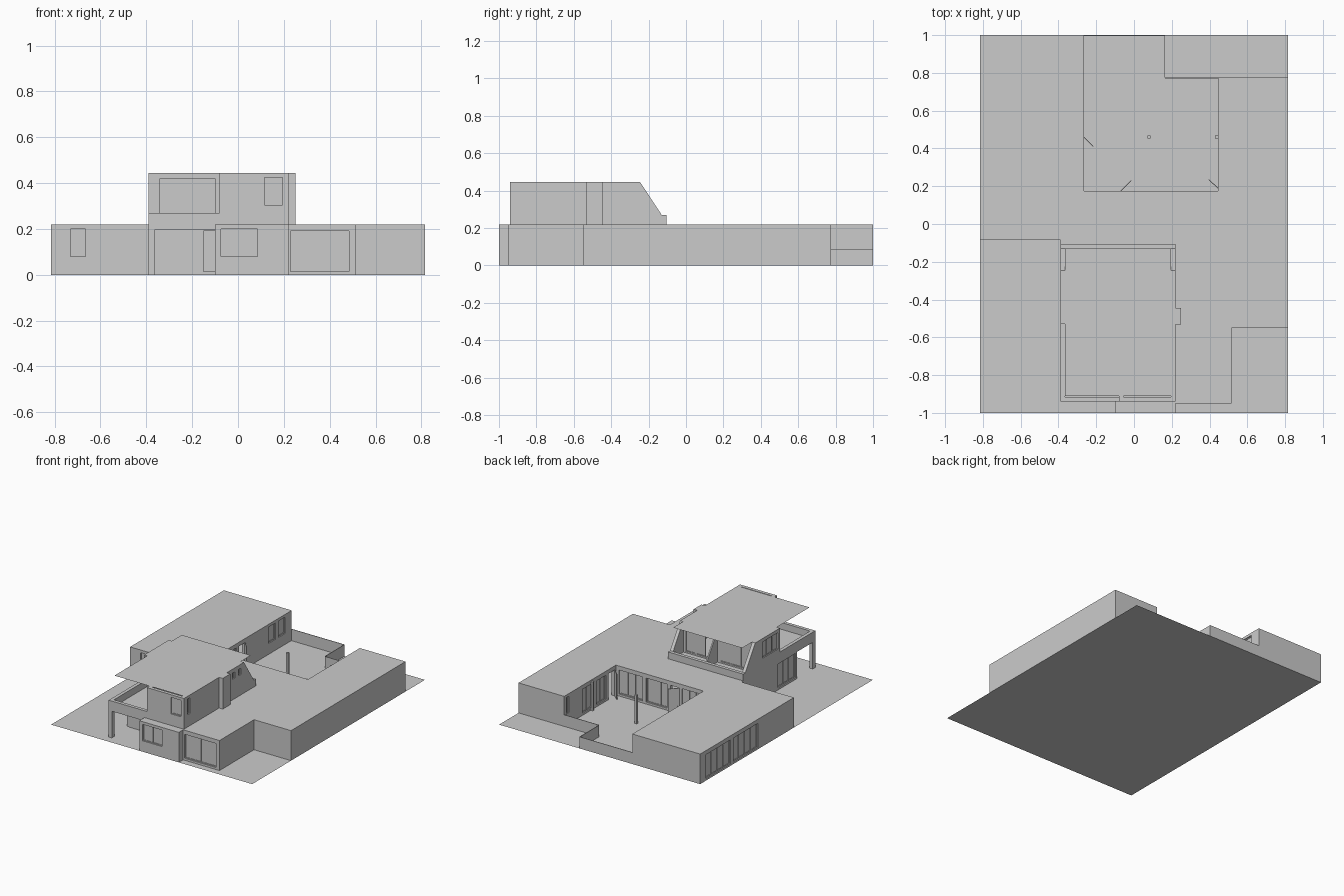
import bpy, bmesh
from math import atan2, hypot

if "Cube" in bpy.data.objects:
    bpy.data.objects.remove(bpy.data.objects["Cube"])

T = 0.025   # wall thickness
H = 0.22    # ground storey height
TOP = 0.445 # upper storey top


def finish(name, bm):
    bmesh.ops.recalc_face_normals(bm, faces=bm.faces)
    me = bpy.data.meshes.new(name)
    bm.to_mesh(me)
    bm.free()
    ob = bpy.data.objects.new(name, me)
    bpy.context.collection.objects.link(ob)
    return ob


def add_box(bm, x0, x1, y0, y1, z0, z1):
    vs = bmesh.ops.create_cube(bm, size=1)["verts"]
    for v in vs:
        v.co = ((x0 + x1) / 2 + v.co.x * (x1 - x0),
                (y0 + y1) / 2 + v.co.y * (y1 - y0),
                (z0 + z1) / 2 + v.co.z * (z1 - z0))


def box(name, *dims):
    bm = bmesh.new()
    add_box(bm, *dims)
    return finish(name, bm)


def plane(name, pts, z):
    bm = bmesh.new()
    bm.faces.new([bm.verts.new((x, y, z)) for x, y in pts])
    ob = finish(name, bm)
    if ob.data.polygons[0].normal.z < 0:
        ob.data.flip_normals()
    return ob


def wall(name, p, q, z0, z1, openings=(), t=T):
    """Axis-aligned wall, thickness on the left of p->q.
    Opening: (from, to, sill, head, panes); zero panes leaves it unglazed."""
    ax = 0 if abs(q[0] - p[0]) > abs(q[1] - p[1]) else 1
    a, b = sorted((p[ax], q[ax]))
    fwd = q[ax] > p[ax]
    side = (1 if fwd else -1) * (1 if ax == 0 else -1)
    c0, c1 = sorted((p[1 - ax], p[1 - ax] + side * t))

    def piece(bm, u0, u1, lo, hi, d0=c0, d1=c1):
        if u1 - u0 > 1e-4 and hi - lo > 1e-4:
            xy = (u0, u1, d0, d1) if ax == 0 else (d0, d1, u0, u1)
            add_box(bm, *xy, lo, hi)

    bm, glazing = bmesh.new(), bmesh.new()
    pos = a
    mid, f = (c0 + c1) / 2, 0.005
    for u0, u1, s, h, panes in sorted(openings):
        piece(bm, pos, u0, z0, z1)
        piece(bm, u0, u1, z0, s)
        piece(bm, u0, u1, h, z1)
        pos = u1
        if panes:
            d = (mid - f, mid + f)
            for i in range(panes + 1):
                m = u0 + (u1 - u0 - f) * i / panes
                piece(glazing, m, m + f, s, h, *d)
            piece(glazing, u0, u1, s, s + f, *d)
            piece(glazing, u0, u1, h - f, h, *d)
            piece(glazing, u0, u1, s, h, mid - 0.001, mid + 0.001)
    piece(bm, pos, b, z0, z1)
    finish(name, bm)
    if glazing.verts:
        finish(name + "_window_frames", glazing)
    else:
        glazing.free()


def prism_x(name, x0, x1, profile):
    bm = bmesh.new()
    f = bm.faces.new([bm.verts.new((x0, y, z)) for y, z in profile])
    r = bmesh.ops.extrude_face_region(bm, geom=[f])
    for v in r["geom"]:
        if isinstance(v, bmesh.types.BMVert):
            v.co.x = x1
    finish(name, bm)


# Plot
plane("plot", [(-.815, -1), (.815, -1), (.815, 1), (-.815, 1)], 0)

# Ground storey: footprint around the courtyard
foot = [(-.815, -.085), (-.39, -.085), (-.39, -.94), (-.1, -.94), (-.1, -1),
        (.22, -1), (.22, -.95), (.515, -.95), (.515, -.55), (.815, -.55),
        (.815, .775), (.445, .775), (.445, .175), (-.265, .175), (-.265, 1), (-.815, 1)]
S, D = (.08, .2), (.015, .19)   # window and door heights
holes = {
    0: [(-.73, -.665, *S, 1)],
    1: [(-.91, -.73, 0, .195, 0), (-.71, -.51, *D, 3)],
    2: [(-.365, -.1, 0, .195, 0)],
    4: [(-.075, .085, *S, 2)],
    6: [(.23, .485, *D, 2)],
    11: [(.19, .26, 0, .19, 0), (.29, .4, *D, 2), (.45, .56, *D, 2), (.72, .755, *S, 1)],
    12: [(-.25, -.09, *D, 3), (-.07, .005, 0, .19, 0), (.03, .2, *D, 3), (.23, .42, *D, 3)],
    13: [(.2, .36, *D, 3), (.39, .46, 0, .19, 0), (.73, .81, *S, 1), (.845, .925, *S, 1)],
    15: [(.33, .616, *D, 4), (.65, .93, *D, 4)],
}
for i, p in enumerate(foot):
    wall(f"ground_wall_{i}", p, foot[(i + 1) % len(foot)], 0, H, holes.get(i, ()))
plane("ground_roof", foot, H)

# Porch back and side walls
wall("porch_back_wall", (-.365, -.735), (-.1, -.735), 0, H, [(-.15, -.1, *D, 1)])
wall("porch_side_wall", (-.075, -.94), (-.075, -.735), 0, H)

# Open door leaves in the courtyard
for i, ((x0, y0), (x1, y1)) in enumerate([((-.265, .46), (-.215, .41)),
                                          ((-.07, .175), (-.015, .23)),
                                          ((.445, .19), (.395, .235))]):
    leaf = box(f"open_door_{i}", 0, hypot(x1 - x0, y1 - y0), -.002, .002, .003, .19)
    leaf.location = (x0, y0, 0)
    leaf.rotation_euler.z = atan2(y1 - y0, x1 - x0)

# Courtyard posts and low garden wall
for i, x in enumerate((.08, .436)):
    box(f"courtyard_post_{i}", x - .008, x + .008, .452, .468, 0, .21)
low = [(.445, .775), (.165, .775), (.165, 1), (-.265, 1)]
for i in range(3):
    wall(f"garden_wall_{i}", low[i], low[i + 1], 0, .085, t=.004)

# Upper storey walls
wall("upper_front_wall", (-.08, -.94), (.22, -.94), H, TOP, [(.115, .2, .305, .425, 1)])
wall("upper_right_wall", (.22, -.94), (.22, -.25), H, TOP,
     [(-.9, -.87, .31, .425, 1)] + [(y, y + .03, .37, .415, 1) for y in (-.45, -.38, -.31)])
wall("upper_left_wall", (-.39, -.25), (-.39, -.53), H, TOP, [(-.51, -.33, .3, .42, 3)])
wall("terrace_side_wall", (-.08, -.53), (-.08, -.915), H, TOP, [(-.85, -.6, .23, .42, 3)])
wall("terrace_back_wall", (-.365, -.53), (-.08, -.53), H, TOP, [(-.34, -.1, .23, .42, 3)])
wall("upper_rear_wall", (.195, -.25), (-.365, -.25), H, TOP,
     [(-.35, -.1, .23, .425, 3), (-.05, .02, .23, .425, 0), (.02, .18, .23, .425, 2)], t=.015)

# Sloped side fins of the rear balcony
for name, x0, x1 in (("left", -.39, -.365), ("middle", -.08, -.07), ("right", .195, .22)):
    prism_x(f"balcony_fin_{name}", x0, x1,
            [(-.25, H), (-.13, H), (-.13, .27), (-.245, TOP), (-.25, TOP)])

# Parapets
wall("rear_parapet", (.22, -.105), (-.39, -.105), H, .27)
wall("terrace_front_parapet", (-.39, -.94), (-.08, -.94), H, .27)
wall("terrace_left_parapet", (-.39, -.53), (-.39, -.915), H, .27)

# Chimney and thin overhanging roof
box("chimney", .22, .25, -.533, -.445, H, TOP)
plane("upper_roof", [(-.365, -.91), (.195, -.91), (.195, -.13), (-.365, -.13)], TOP)
